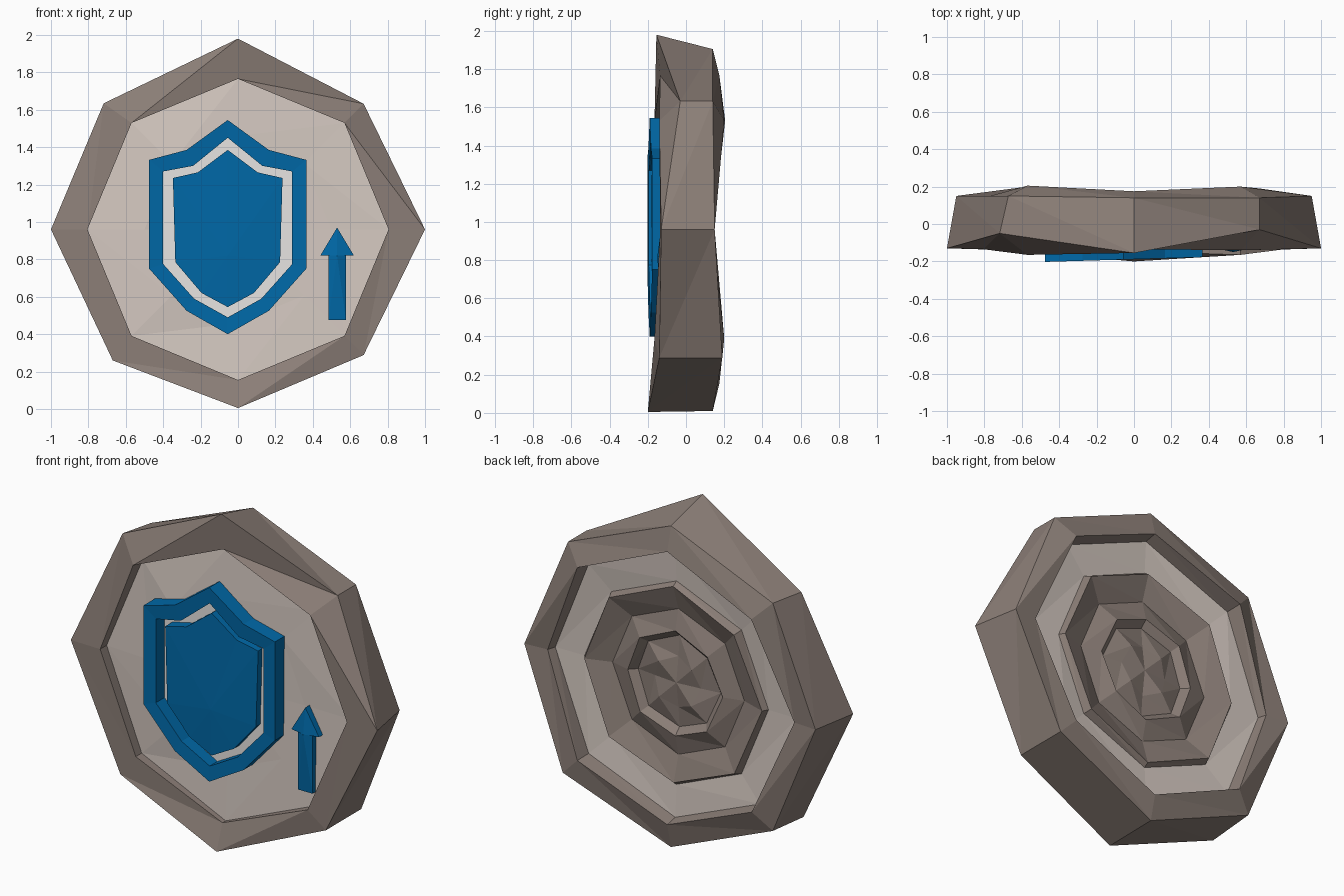
import bpy, bmesh, math

if "Cube" in bpy.data.objects:
    bpy.data.objects.remove(bpy.data.objects["Cube"])

def material(name, rgb):
    m = bpy.data.materials.new(name)
    m.diffuse_color = (*rgb, 1)
    m.use_nodes = True
    m.node_tree.nodes["Principled BSDF"].inputs["Base Color"].default_value = m.diffuse_color
    return m

STONE = material("brown stone", (0.26, 0.21, 0.185))
PALE = material("pale stone", (0.66, 0.58, 0.53))
BLUE = material("blue", (0.0, 0.14, 0.39))
WHITE = material("off white", (0.81, 0.79, 0.77))

CZ = 0.96      # height of the disc centre
SX = -0.055    # x of the shield's centre line

def finish(bm, name, mats):
    bmesh.ops.recalc_face_normals(bm, faces=bm.faces)
    me = bpy.data.meshes.new(name)
    bm.to_mesh(me)
    bm.free()
    for m in mats:
        me.materials.append(m)
    ob = bpy.data.objects.new(name, me)
    bpy.context.collection.objects.link(ob)
    return ob

def octagon_rings(name, rings, bands, flipped):
    """Eight-sided rings joined front to back; r and y are one number or eight."""
    bm = bmesh.new()
    loops = []
    for r, y, *turn in rings:
        if r == 0:
            loops.append([bm.verts.new((0, y, CZ))] * 8)
            continue
        rs = r if isinstance(r, list) else [r] * 8
        ys = y if isinstance(y, list) else [y] * 8
        angles = [math.radians(45 * k + (turn[0][k] if turn else 0)) for k in range(8)]
        loops.append([bm.verts.new((rs[k] * math.cos(angles[k]), ys[k],
                                    CZ + rs[k] * math.sin(angles[k]))) for k in range(8)])
    for i, (a, b, mat) in enumerate(zip(loops, loops[1:], bands)):
        for k in range(8):
            n = (k + 1) % 8
            # split each band into triangles for the chipped look
            tris = ((a[k], a[n], b[k]), (a[n], b[n], b[k])) if i in flipped else \
                   ((a[k], a[n], b[n]), (a[k], b[n], b[k]))
            for tri in tris:
                if len(set(tri)) == 3:
                    bm.faces.new(tri).material_index = mat
    return finish(bm, name, [STONE, PALE])

# Stone disc: eight directions start at +x and run counter-clockwise from the front
octagon_rings("stone_disc", [
    (0, -0.095),
    (0.5, [-.09, -.09, -.095, -.11, -.095, -.105, -.10, -.10]),          # pale front face
    (0.805, [-.095, -.08, -.08, -.075, -.075, -.085, -.115, -.105]),
    (0.805, [-.135, -.14, -.135, -.165, -.135, -.14, -.145, -.165]),     # front rim inner edge
    ([1, .95, 1.02, .985, 1, .969, .955, .95],
     [-.13, -.03, -.155, -.05, -.13, -.14, -.2, -.14],
     [0, 0, 0, 1.8, 0, 1.3, 0, 0]),                                      # front rim outer edge
    ([.95, .95, .945, .95, .95, .95, .95, .95],
     [.15, .14, .14, .15, .15, .15, .14, .19]),                          # back rim outer edge
    (0.805, [.14, .2, .175, .205, .14, .2, .175, .2]),                   # back rim inner edge
    (0.79, [.09, .11, .1, .11, .09, .11, .1, .11]),
    (0.60, 0.088),                                                       # pale back channel
    (0.58, [.12, .135, .12, .14, .12, .135, .115, .135]),                # inner stone ring
    (0.43, 0.07),
    (0.31, [.10, .12, .10, .115, .10, .12, .10, .115]),
    (0.27, [.06, .08, .06, .075, .06, .08, .06, .075]),                  # centre hollow
    (0.15, [.075, .105, .07, .10, .075, .105, .07, .10]),
    (0, 0.09),
], [1, 1, 0, 0, 0, 0, 0, 1, 0, 0, 0, 0, 0, 0], {1, 3})

def mirrored(half):
    """Right-hand half outline, top to bottom, mirrored about the shield's centre."""
    left = [(-x, z) for x, z in half[1:-1]][::-1]
    return [(SX + x, z) for x, z in half + left]

def loop(bm, pts, y, slope=0):
    return [bm.verts.new((x, y + slope * (x - SX), z)) for x, z in pts]

def bridge(bm, a, b):
    for i in range(len(a)):
        j = (i + 1) % len(a)
        bm.faces.new((a[i], a[j], b[j], b[i]))

def fan(bm, ring, co):
    c = bm.verts.new(co)
    for i in range(len(ring)):
        bm.faces.new((ring[i], ring[(i + 1) % len(ring)], c))

def plate(name, pts, y_back, y_front, mat, centre, slope=0):
    """Solid plate with a slightly domed front."""
    bm = bmesh.new()
    back, front = loop(bm, pts, y_back), loop(bm, pts, y_front, slope)
    bridge(bm, back, front)
    fan(bm, front, centre)
    bm.faces.new(back)
    return finish(bm, name, [mat])

# Shield border, leaning back a little to the right
outer = mirrored([(0, 1.545), (.22, 1.385), (.42, 1.332), (.42, .75), (.22, .525), (0, .40)])
inner = mirrored([(0, 1.45), (.185, 1.30), (.345, 1.27), (.345, .775), (.18, .59), (0, .49)])
bm = bmesh.new()
loops = [loop(bm, outer, -.07), loop(bm, outer, -.19, .03),
         loop(bm, inner, -.185, .03), loop(bm, inner, -.07)]
for i in range(4):
    bridge(bm, loops[i], loops[(i + 1) % 4])
finish(bm, "shield_border", [BLUE])

# Off-white backing seen in the gap between border and panel
middle = mirrored([(0, 1.48), (.195, 1.32), (.36, 1.285), (.36, .768), (.19, .57), (0, .47)])
plate("shield_backing", middle, -.107, -.114, WHITE, (SX, -.114, .95))

# Shield panel
panel = mirrored([(0, 1.385), (.16, 1.265), (.293, 1.235), (.28, .785), (.14, .62), (0, .545)])
plate("shield_panel", panel, -.09, -.167, BLUE, (SX, -.178, .82), .05)

# Upward arrow beside the shield
arrow = [(.53, .97), (.62, .82), (.577, .82), (.577, .475), (.483, .475), (.483, .82), (.44, .82)]
plate("arrow", arrow, -.08, -.13, BLUE, (.53, -.15, .82))
